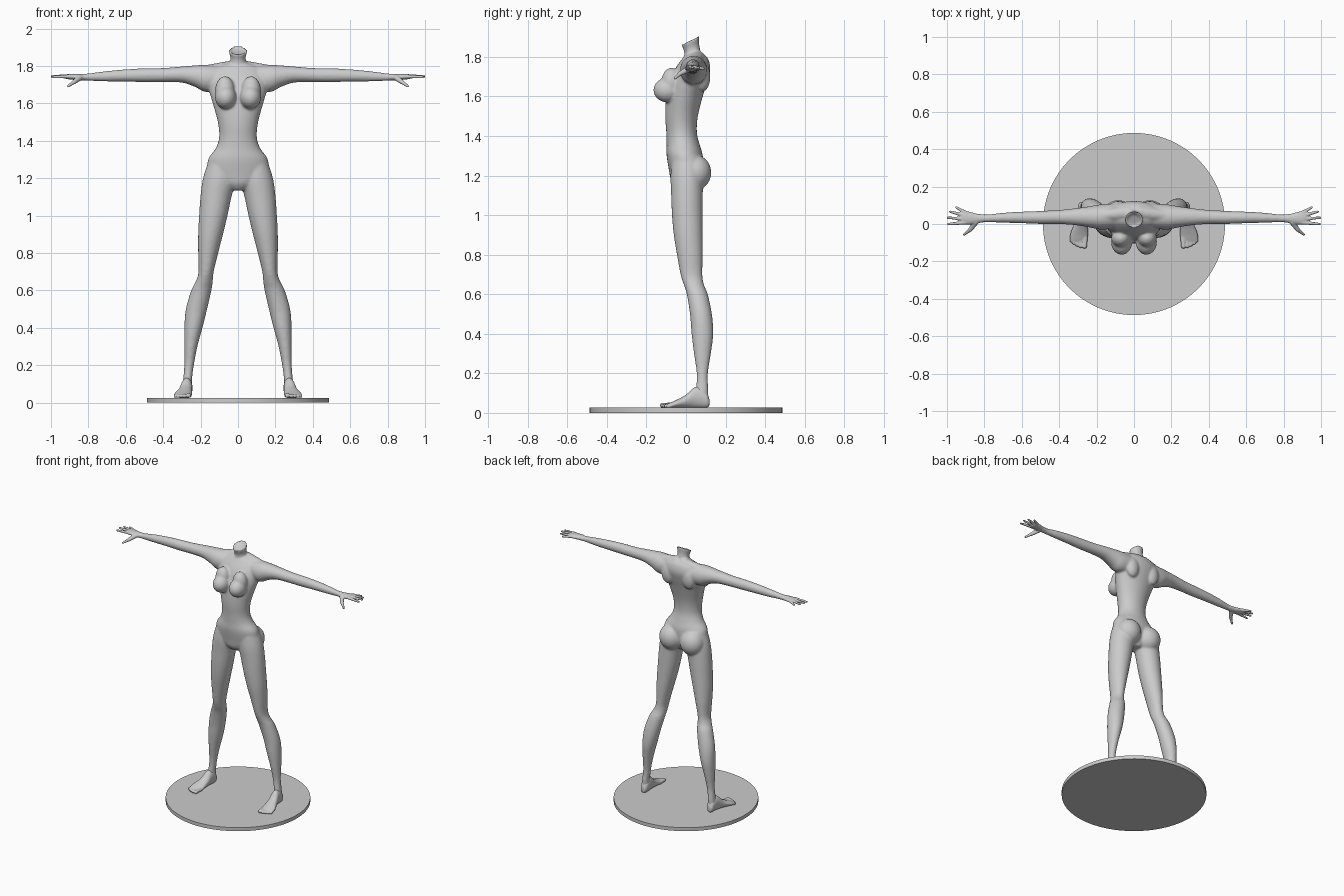
import bpy, bmesh, math
from mathutils import Vector, Matrix

grey = bpy.data.materials.new("plain grey")
grey.diffuse_color = (0.6, 0.6, 0.6, 1)


def spline(rows, steps=4):
    """Smoothly interpolate cross-section rows."""
    out = []
    for i in range(len(rows) - 1):
        a, b, c, d = (rows[max(i - 1, 0)], rows[i], rows[i + 1],
                      rows[min(i + 2, len(rows) - 1)])
        for k in range(steps):
            t = k / steps
            out.append([0.5 * (2 * q + (r - p) * t + (2 * p - 5 * q + 4 * r - s) * t * t
                               + (3 * q - p - 3 * r + s) * t ** 3)
                        for p, q, r, s in zip(a, b, c, d)])
    return out + [rows[-1]]


def loft(bm, axis, rows, sides=32):
    """Elliptical tube; row = position on axis, then low/high of the other two axes."""
    rings = []
    for t, a0, a1, b0, b1 in spline(rows):
        ring = []
        for k in range(sides):
            w = 2 * math.pi * k / sides
            p = [(a0 + a1) / 2 + (a1 - a0) / 2 * math.cos(w),
                 (b0 + b1) / 2 + (b1 - b0) / 2 * math.sin(w)]
            p.insert(axis, t)
            ring.append(bm.verts.new(p))
        rings.append(ring)
    for r, s in zip(rings, rings[1:]):
        for k in range(sides):
            n = (k + 1) % sides
            bm.faces.new((r[k], r[n], s[n], s[k]))
    bm.faces.new(rings[0][::-1])
    bm.faces.new(rings[-1])
    return [v for r in rings for v in r]


def blob(bm, centre, radii):
    bmesh.ops.create_uvsphere(bm, u_segments=24, v_segments=16, radius=1,
                              matrix=Matrix.Translation(centre) @ Matrix.Diagonal((*radii, 1)))


def digit(bm, p, q, r0, r1):
    """Tapered rod with rounded ends."""
    p, q = Vector(p), Vector(q)
    turn = (q - p).to_track_quat('Z', 'Y').to_matrix().to_4x4()
    bmesh.ops.create_cone(bm, cap_ends=True, segments=16, radius1=r0, radius2=r1,
                          depth=(q - p).length,
                          matrix=Matrix.Translation((p + q) / 2) @ turn)
    blob(bm, p, (r0,) * 3)
    blob(bm, q, (r1,) * 3)


def mirror_x(bm):
    new = bmesh.ops.duplicate(bm, geom=bm.verts[:] + bm.edges[:] + bm.faces[:])["geom"]
    for v in new:
        if isinstance(v, bmesh.types.BMVert):
            v.co.x *= -1
    bmesh.ops.reverse_faces(bm, faces=[f for f in new if isinstance(f, bmesh.types.BMFace)])


def finish(name, bm, voxel, smooth):
    """Fuse the overlapping volumes into one smooth skin."""
    me = bpy.data.meshes.new(name)
    bm.to_mesh(me)
    bm.free()
    ob = bpy.data.objects.new(name, me)
    bpy.context.collection.objects.link(ob)
    bpy.context.view_layer.objects.active = ob
    m = ob.modifiers.new("fuse", 'REMESH')
    m.mode, m.voxel_size, m.use_smooth_shade = 'VOXEL', voxel, True
    s = ob.modifiers.new("soften", 'SMOOTH')
    s.factor, s.iterations = 0.5, smooth
    for mod in ("fuse", "soften"):
        bpy.ops.object.modifier_apply(modifier=mod)
    ob.data.materials.clear()
    ob.data.materials.append(grey)
    for f in ob.data.polygons:
        f.use_smooth = True


# Body: paired parts first, mirrored, then the central ones
bm = bmesh.new()
# leg
loft(bm, 2, [(1.30, .02, .155, -.07, .07), (1.2, .012, .187, -.078, .085),
             (1.1, .035, .201, -.075, .085), (1.0, .056, .208, -.071, .085),
             (.9, .08, .213, -.062, .085), (.8, .106, .213, -.046, .085),
             (.7, .13, .211, -.028, .083), (.65, .135, .225, -.012, .09),
             (.6, .142, .25, .004, .11), (.5, .165, .279, .02, .131),
             (.4, .19, .287, .028, .138), (.3, .217, .287, .04, .126),
             (.2, .236, .287, .054, .111), (.12, .246, .294, .05, .113),
             (.06, .245, .3, .04, .113)])
# arm
loft(bm, 0, [(.08, -.02, .11, 1.67, 1.8), (.17, -.03, .106, 1.66, 1.806),
             (.23, -.02, .096, 1.688, 1.803), (.3, -.008, .086, 1.711, 1.797),
             (.4, 0, .075, 1.714, 1.789), (.5, 0, .07, 1.714, 1.787),
             (.6, .004, .066, 1.716, 1.782), (.7, .007, .06, 1.717, 1.773),
             (.8, .009, .05, 1.721, 1.76), (.85, .005, .056, 1.722, 1.757)])
digit(bm, (.03, .06, 1.79), (.17, .045, 1.773), .04, .032)      # shoulder slope
blob(bm, (.066, -.095, 1.632), (.057, .07, .062))               # breast
blob(bm, (.07, -.075, 1.67), (.052, .05, .075))                 # upper breast
blob(bm, (.085, .085, 1.70), (.05, .038, .075))                 # shoulder blade
blob(bm, (.085, .046, 1.215), (.086, .082, .09))                # buttock
mirror_x(bm)
# torso
loft(bm, 2, [(z, -w, w, f, b) for z, w, f, b in (
    (1.135, .04, -.05, .05), (1.17, .11, -.075, .07), (1.22, .16, -.085, .085),
    (1.3, .16, -.098, .085), (1.36, .119, -.098, .068), (1.42, .101, -.1, .055),
    (1.5, .108, -.105, .06), (1.6, .135, -.1, .085), (1.68, .158, -.08, .11),
    (1.74, .165, -.055, .123), (1.79, .13, -.02, .112), (1.815, .06, 0, .09))])
# neck, with a slanted and dished top
for v in loft(bm, 2, [(1.76, -.05, .05, -.005, .09), (1.82, -.043, .043, -.009, .075),
                      (1.85, -.042, .042, -.013, .067), (1.887, -.051, .051, -.023, .067),
                      (1.872, -.03, .03, -.005, .05)]):
    v.co.z += (v.co.y - .022) * .5 * min(max((v.co.z - 1.82) / .05, 0), 1)
finish("body", bm, .007, 7)

# Hands
bm = bmesh.new()
loft(bm, 0, [(.79, .011, .049, 1.723, 1.758), (.84, .004, .055, 1.724, 1.758),
             (.88, -.003, .066, 1.726, 1.758), (.915, .0, .07, 1.73, 1.756),
             (.925, .01, .06, 1.735, 1.752)])
for y0, tip in ((.008, (.993, 0, 1.741)), (.026, (.996, .034, 1.746)),
                (.044, (.983, .066, 1.745)), (.06, (.95, .089, 1.741))):
    digit(bm, (.9, y0, 1.744), tip, .011, .0065)
digit(bm, (.845, .012, 1.738), (.875, -.03, 1.715), .016, .012)
digit(bm, (.875, -.03, 1.715), (.908, -.056, 1.692), .011, .007)
mirror_x(bm)
finish("hands", bm, .004, 3)

# Feet
bm = bmesh.new()
loft(bm, 1, [(.118, .258, .288, .035, .07), (.105, .247, .297, .026, .105),
             (.075, .243, .301, .025, .13), (.04, .245, .307, .025, .128),
             (0, .246, .32, .025, .092), (-.05, .246, .34, .025, .065),
             (-.085, .248, .343, .025, .05), (-.095, .26, .335, .028, .045)])
for x, y, r in ((.264, -.119, .013), (.286, -.118, .0105), (.304, -.111, .01),
                (.321, -.102, .0095), (.335, -.09, .009)):
    digit(bm, (x - .004, -.06, .04), (x, y, .025 + r), r, r)
mirror_x(bm)
finish("feet", bm, .004, 3)

# Round base
bpy.ops.mesh.primitive_cylinder_add(vertices=64, radius=.487, depth=.026, location=(0, 0, .013))
base = bpy.context.object
base.name = "base"
base.data.materials.append(grey)
bpy.ops.object.shade_smooth_by_angle()
